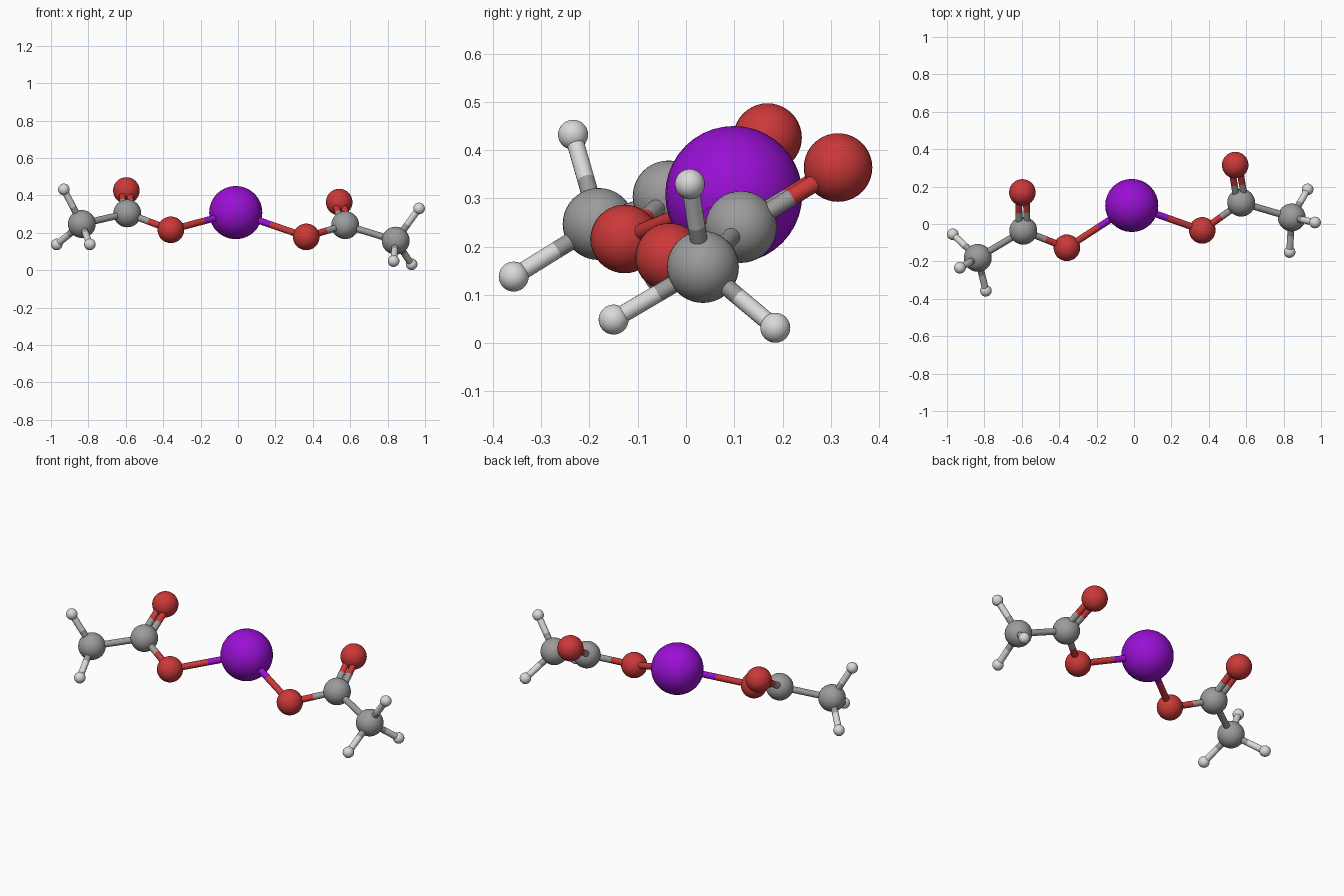
import bpy
from mathutils import Vector

cube = bpy.data.objects.get("Cube")
if cube:
    bpy.data.objects.remove(cube, do_unlink=True)


def material(name, color):
    mat = bpy.data.materials.new(name)
    mat.use_nodes = True
    mat.diffuse_color = (*color, 1)
    mat.node_tree.nodes["Principled BSDF"].inputs["Base Color"].default_value = (*color, 1)
    return mat


# Each kind of ball: material and radius
KINDS = {
    "metal": (material("violet", (0.32, 0.005, 0.66)), 0.142),
    "oxygen": (material("red", (0.60, 0.04, 0.04)), 0.071),
    "carbon": (material("grey", (0.33, 0.33, 0.33)), 0.0745),
    "hydrogen": (material("off white", (0.70, 0.70, 0.70)), 0.031),
}
ROD = 0.018
GAP = 0.021


def finish(obj, name, mat):
    obj.name = name
    obj.data.materials.append(mat)
    bpy.ops.object.shade_smooth_by_angle()


def ball(name, kind, place):
    mat, radius = KINDS[kind]
    bpy.ops.mesh.primitive_uv_sphere_add(segments=32, ring_count=20, radius=radius, location=place)
    finish(bpy.context.object, name, mat)


def rod(name, start, end, mat):
    axis = end - start
    bpy.ops.mesh.primitive_cylinder_add(
        vertices=20, radius=ROD, depth=axis.length, location=(start + end) / 2,
        rotation=axis.to_track_quat("Z", "Y").to_euler())
    finish(bpy.context.object, name, mat)


# Ball centres, the two arms sharing one layout
centre = Vector((-0.012, 0.099, 0.308))
ARMS = {
    "right": {
        "bridge": (-0.359, -0.127, 0.216), "hub": (-0.592, -0.036, 0.304),
        "cap": (-0.597, 0.169, 0.426), "end": (-0.835, -0.181, 0.247),
        "tip_a": (-0.931, -0.234, 0.432), "tip_b": (-0.969, -0.055, 0.138),
        "tip_c": (-0.792, -0.357, 0.138)},
    "left": {
        "bridge": (0.365, -0.034, 0.178), "hub": (0.573, 0.114, 0.241),
        "cap": (0.541, 0.315, 0.364), "end": (0.843, 0.035, 0.158),
        "tip_a": (0.968, 0.008, 0.330), "tip_b": (0.832, -0.150, 0.049),
        "tip_c": (0.928, 0.185, 0.032)},
}
ROLE = {"core": "metal", "bridge": "oxygen", "hub": "carbon", "cap": "oxygen", "end": "carbon",
        "tip_a": "hydrogen", "tip_b": "hydrogen", "tip_c": "hydrogen"}
LINKS = [("core", "bridge"), ("bridge", "hub"), ("hub", "cap"), ("hub", "end"),
         ("end", "tip_a"), ("end", "tip_b"), ("end", "tip_c")]

ball("core_ball", "metal", centre)
for side, spots in ARMS.items():
    points = {part: Vector(p) for part, p in spots.items()}
    for part, place in points.items():
        ball(f"{side}_{part}_ball", ROLE[part], place)
    points["core"] = centre

    # Rods change colour halfway; the cap is held by a pair lying in the arm's plane
    for a, b in LINKS:
        start, end = points[a], points[b]
        shifts = [Vector()]
        if b == "cap":
            along = (end - start).normalized()
            across = points["end"] - points["bridge"]
            across = (across - along * across.dot(along)).normalized() * GAP
            shifts = [across, -across]
        middle = (start + end) / 2
        for i, shift in enumerate(shifts):
            for near, far in ((a, middle), (b, middle)):
                rod(f"{side}_{a}_to_{b}_rod_{near}_{i + 1}", points[near] + shift,
                    far + shift, KINDS[ROLE[near]][0])
